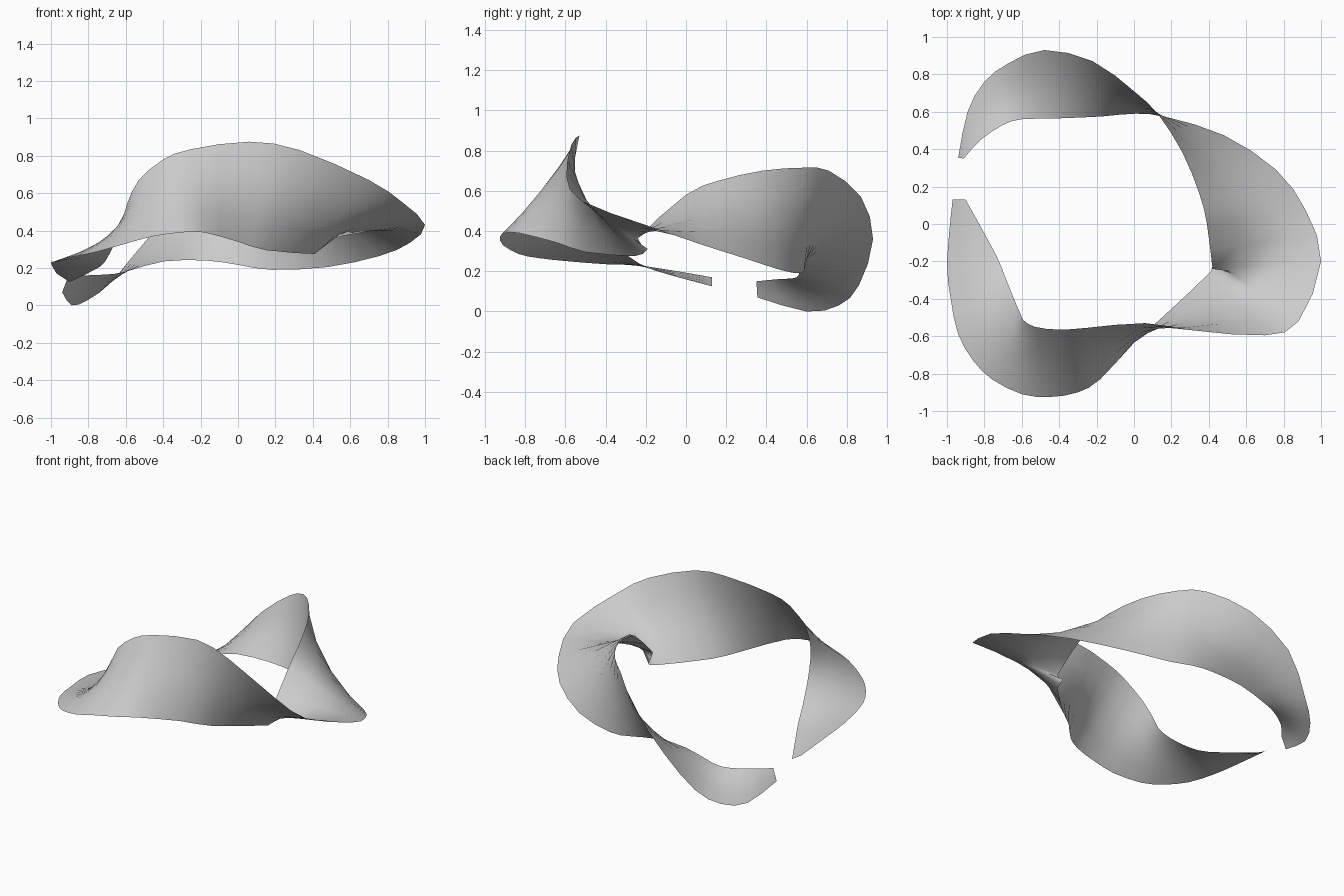
import bpy
import bmesh
from mathutils import Vector

STEPS = 2    # samples between two stations along the ribbon
ACROSS = 4   # strips across the ribbon

# Remove the default cube
cube = bpy.data.objects.get("Cube")
if cube:
    bpy.data.objects.remove(cube, do_unlink=True)

# Edge that starts outside, curls in at the right, and ends outside at the back
first_edge = [
    (-.97, .13, .17), (-1, -.2, .225), (-.98, -.4, .235), (-.94, -.59, .25),
    (-.86, -.73, .265), (-.76, -.83, .285), (-.6, -.91, .33), (-.45, -.925, .37),
    (-.3, -.9, .39), (-.18, -.83, .39), (0, -.635, .34), (.15, -.5, .295),
    (.41, -.255, .275), (.42, -.19, .31), (.42, -.24, .365), (.39, 0, .58),
    (.35, .16, .65), (.26, .38, .7), (.13, .585, .715), (0, .71, .7),
    (-.22, .87, .57), (-.48, .93, .36), (-.67, .86, .13), (-.8, .76, .03),
    (-.89, .6, 0), (-.94, .355, .07),
]

# Opposite edge, station for station, square to the run of the ribbon
second_edge = [
    (-.9, .13, .125), (-.74, -.16, .205), (-.69, -.28, .27), (-.65, -.38, .35),
    (-.625, -.44, .41), (-.605, -.485, .47), (-.59, -.515, .55), (-.53, -.55, .67),
    (-.4, -.565, .78), (-.25, -.555, .835), (.06, -.53, .875), (.33, -.57, .83),
    (.7, -.595, .67), (.88, -.52, .55), (1, -.2, .43), (.92, .07, .335),
    (.76, .29, .265), (.48, .475, .205), (.18, .57, .19), (.01, .59, .215),
    (-.17, .575, .24), (-.4, .565, .235), (-.6, .56, .18), (-.7, .53, .165),
    (-.82, .45, .16), (-.91, .35, .15),
]


def smooth_path(points):
    """Pass a smooth curve through the given points."""
    pts = [Vector(p) for p in points]
    last = len(pts) - 1

    def tangent(i):
        # Limit the tangent so that tight bends do not overshoot
        if i in (0, last):
            return pts[min(i + 1, last)] - pts[max(i - 1, 0)]
        before, after = pts[i] - pts[i - 1], pts[i + 1] - pts[i]
        t = (before + after) / 2
        limit = 1.5 * min(before.length, after.length)
        return t * min(1, limit / max(t.length, 1e-6))

    path = []
    for i in range(last):
        a, b, ta, tb = pts[i], pts[i + 1], tangent(i), tangent(i + 1)
        for s in range(STEPS):
            t = s / STEPS
            u = 1 - t
            path.append(a * (1 + 2 * t) * u * u + ta * t * u * u
                        + b * t * t * (3 - 2 * t) - tb * t * t * u)
    return path + [pts[last]]


def make_material(name, colour):
    mat = bpy.data.materials.new(name)
    mat.use_nodes = True
    mat.diffuse_color = colour
    mat.node_tree.nodes["Principled BSDF"].inputs["Base Color"].default_value = colour
    return mat


# Twisted ribbon, lofted between the two edges
bm = bmesh.new()
rows = []
for a, b in zip(smooth_path(first_edge), smooth_path(second_edge)):
    rows.append([bm.verts.new(a.lerp(b, k / ACROSS)) for k in range(ACROSS + 1)])
for near, far in zip(rows, rows[1:]):
    for k in range(ACROSS):
        bm.faces.new((near[k], near[k + 1], far[k + 1], far[k]))
for face in bm.faces:
    face.smooth = True

mesh = bpy.data.meshes.new("twisted_ribbon")
bm.to_mesh(mesh)
bm.free()
mesh.materials.append(make_material("light grey", (.6, .6, .6, 1)))
ribbon = bpy.data.objects.new("twisted_ribbon", mesh)
bpy.context.collection.objects.link(ribbon)
